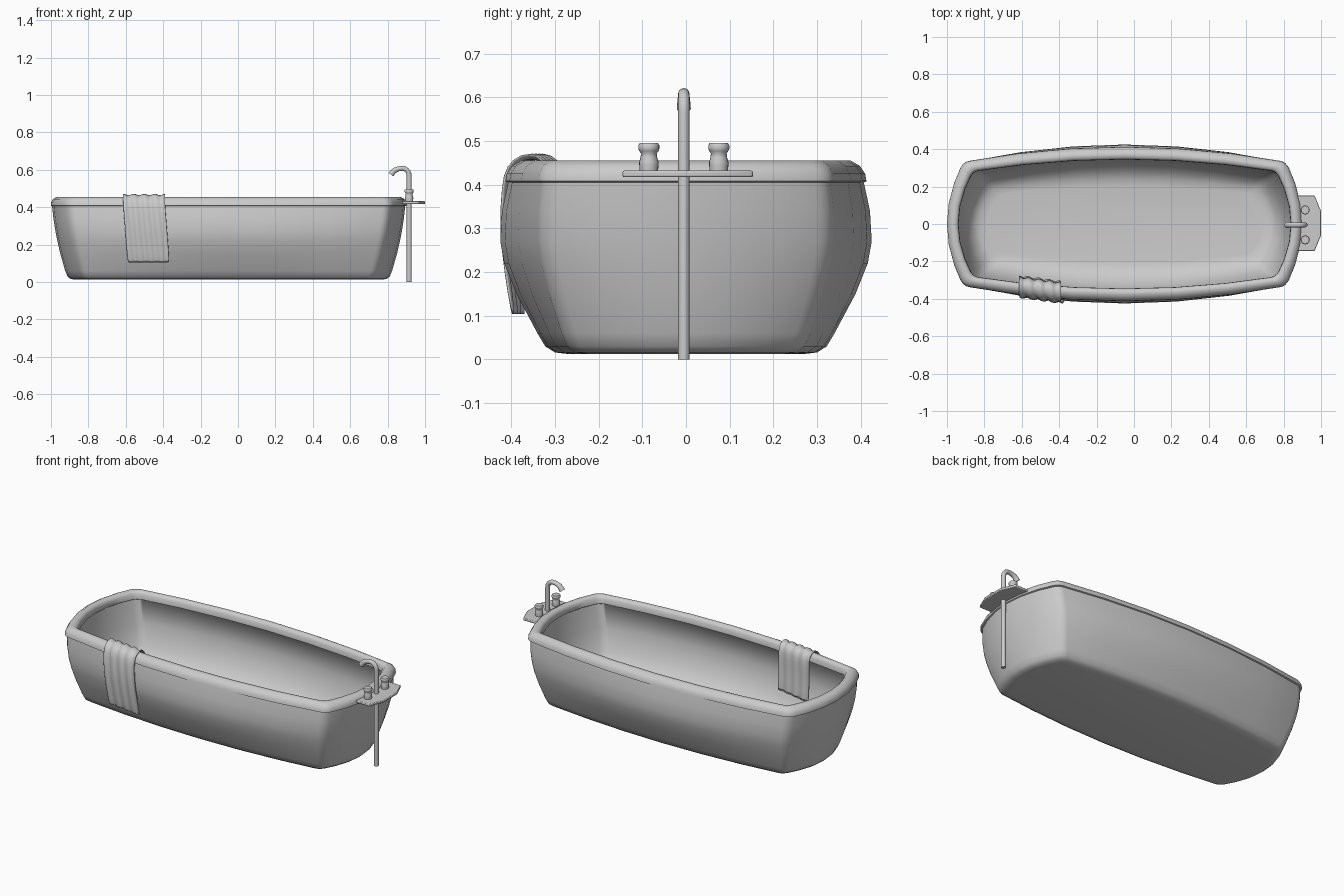
import bpy, math
from mathutils import Vector

if "Cube" in bpy.data.objects:
    bpy.data.objects.remove(bpy.data.objects["Cube"])

CX = -0.05      # tub centre in x
TX, TY = 0.915, -0.005  # tap axis


def make(name, verts, faces, angle=50):
    me = bpy.data.meshes.new(name)
    me.from_pydata(verts, [], faces)
    me.update()
    ob = bpy.data.objects.new(name, me)
    bpy.context.collection.objects.link(ob)
    bpy.ops.object.select_all(action='DESELECT')
    ob.select_set(True)
    bpy.context.view_layer.objects.active = ob
    bpy.ops.object.shade_smooth_by_angle(angle=math.radians(angle))
    return ob


def loft(name, rings, angle=50):
    n = len(rings[0])
    verts = [v for r in rings for v in r]
    faces = [(k * n + i, k * n + (i + 1) % n, (k + 1) * n + (i + 1) % n, (k + 1) * n + i)
             for k in range(len(rings) - 1) for i in range(n)]
    faces.append(tuple(reversed(range(n))))
    faces.append(tuple(range((len(rings) - 1) * n, len(rings) * n)))
    return make(name, verts, faces, angle)


# Tub: four bowed sides meeting at small rounded corners
def outline(z, a, cx, cy, sy):
    def side(t):
        return Vector((cx * t, sy - (sy - cy) * t * t))

    def end(t):
        return Vector((a - (a - cx) * t * t, cy * t))
    quarter = [end(0), end(0.33), end(0.66)]
    c = Vector((cx, cy))
    p, q = end(0.9), side(0.965)
    for k in range(5):
        u = k / 4
        quarter.append(p * (1 - u) ** 2 + c * 2 * u * (1 - u) + q * u * u)
    quarter += [side(0.667), side(0.333), side(0)]
    half = quarter + [Vector((-v.x, v.y)) for v in reversed(quarter[:-1])]
    full = half + [Vector((v.x, -v.y)) for v in reversed(half[1:-1])]
    return [(CX + v.x, v.y, z) for v in full]


levels = [  # z, half length, corner x, corner y, half width
    (0.012, .815, .735, .22, .265), (0.016, .845, .76, .25, .30),
    (0.03, .862, .775, .268, .322), (0.06, .874, .785, .28, .34),
    (0.15, .90, .81, .308, .388), (0.22, .916, .826, .325, .416),
    (0.27, .926, .836, .332, .425), (0.34, .937, .847, .332, .421),
    (0.405, .944, .853, .325, .407), (0.408, .95, .862, .332, .413),
    (0.425, .95, .862, .33, .41), (0.443, .94, .853, .322, .398),
    (0.455, .92, .836, .306, .377), (0.453, .90, .82, .29, .356),
    (0.44, .89, .81, .281, .346), (0.41, .888, .808, .28, .345),
    (0.405, .894, .814, .286, .352), (0.27, .876, .788, .284, .375),
    (0.15, .848, .758, .256, .335), (0.09, .818, .728, .225, .285),
    (0.065, .785, .695, .195, .24), (0.06, .74, .65, .165, .20)]
loft("bathtub", [outline(*l) for l in levels], 55)


# Tap: standing pipe with a hooked spout
def tube(name, path, radii, n=16):
    rings = []
    pts = [Vector(p) for p in path]
    for i, p in enumerate(pts):
        t = (pts[min(i + 1, len(pts) - 1)] - pts[max(i - 1, 0)]).normalized()
        s = Vector((0, 1, 0))
        w = t.cross(s)
        rings.append([p + radii[i] * (math.cos(2 * math.pi * k / n) * w + math.sin(2 * math.pi * k / n) * s)
                      for k in range(n)])
    return loft(name, rings)


hook = [(TX, TY, 0), (TX, TY, 0.565)]
for k in range(1, 7):
    a = math.radians(90 * k / 6)
    hook.append((TX - 0.037 + 0.037 * math.cos(a), TY, 0.568 + 0.04 * math.sin(a)))
hook += [(0.858, TY, 0.605), (0.84, TY, 0.598), (0.828, TY, 0.588), (0.818, TY, 0.574)]
tube("tap_pipe_and_spout", hook, [0.013] * 9 + [0.014, 0.015, 0.016])

# Tap shelf
half = [(0.865, 0.149), (0.965, 0.149), (1.0, 0.065)]
shape = [(x, 0.004 - y) for x, y in half] + [(x, 0.004 + y) for x, y in reversed(half)]
shelf = loft("tap_shelf", [[(x, y, z) for x, y in shape] for z in (0.417, 0.432)], 30)
bev = shelf.modifiers.new("bevel", 'BEVEL')
bev.width, bev.segments = 0.004, 2

# Tap handles
knob = [(.021, .43), (.022, .445), (.022, .452), (.019, .463), (.018, .472),
        (.022, .477), (.024, .482), (.024, .490), (.021, .495)]
for side_name, y in (("left", -0.08), ("right", 0.08)):
    loft(side_name + "_tap_handle",
         [[(TX + r * math.cos(2 * math.pi * k / 20), TY + y + r * math.sin(2 * math.pi * k / 20), z)
           for k in range(20)] for r, z in knob], 45)

# Towel draped over the front rim, with soft folds
drape = [(-.380, .10), (-.396, .20), (-.408, .30), (-.402, .40), (-.393, .440), (-.362, .466),
         (-.325, .466), (-.305, .44), (-.300, .40), (-.303, .30), (-.292, .19)]
NU = 25
verts, faces = [], []
for j, (y, z) in enumerate(drape):
    d = Vector(drape[min(j + 1, len(drape) - 1)]) - Vector(drape[max(j - 1, 0)])
    d.normalize()
    slip = 0.025 * max(0, (0.42 - z) / 0.32) if j < 5 else 0
    for i in range(NU):
        u = i / (NU - 1)
        x = -0.615 + 0.225 * u + slip
        w = 0.005 * math.sin(u * 8 * math.pi + 0.25 * j)
        verts.append((x, y - 0.14 * (x + 0.5) - d.y * w, z + d.x * w - (0.012 * (1 - u) if j == 10 else 0)))
for j in range(len(drape) - 1):
    for i in range(NU - 1):
        a = j * NU + i
        faces.append((a, a + 1, a + NU + 1, a + NU))
towel = make("towel", verts, faces, 60)
sol = towel.modifiers.new("thickness", 'SOLIDIFY')
sol.thickness, sol.offset = 0.006, 0
towel.modifiers.new("smooth", 'SUBSURF').levels = 1
towel.modifiers["smooth"].render_levels = 1
